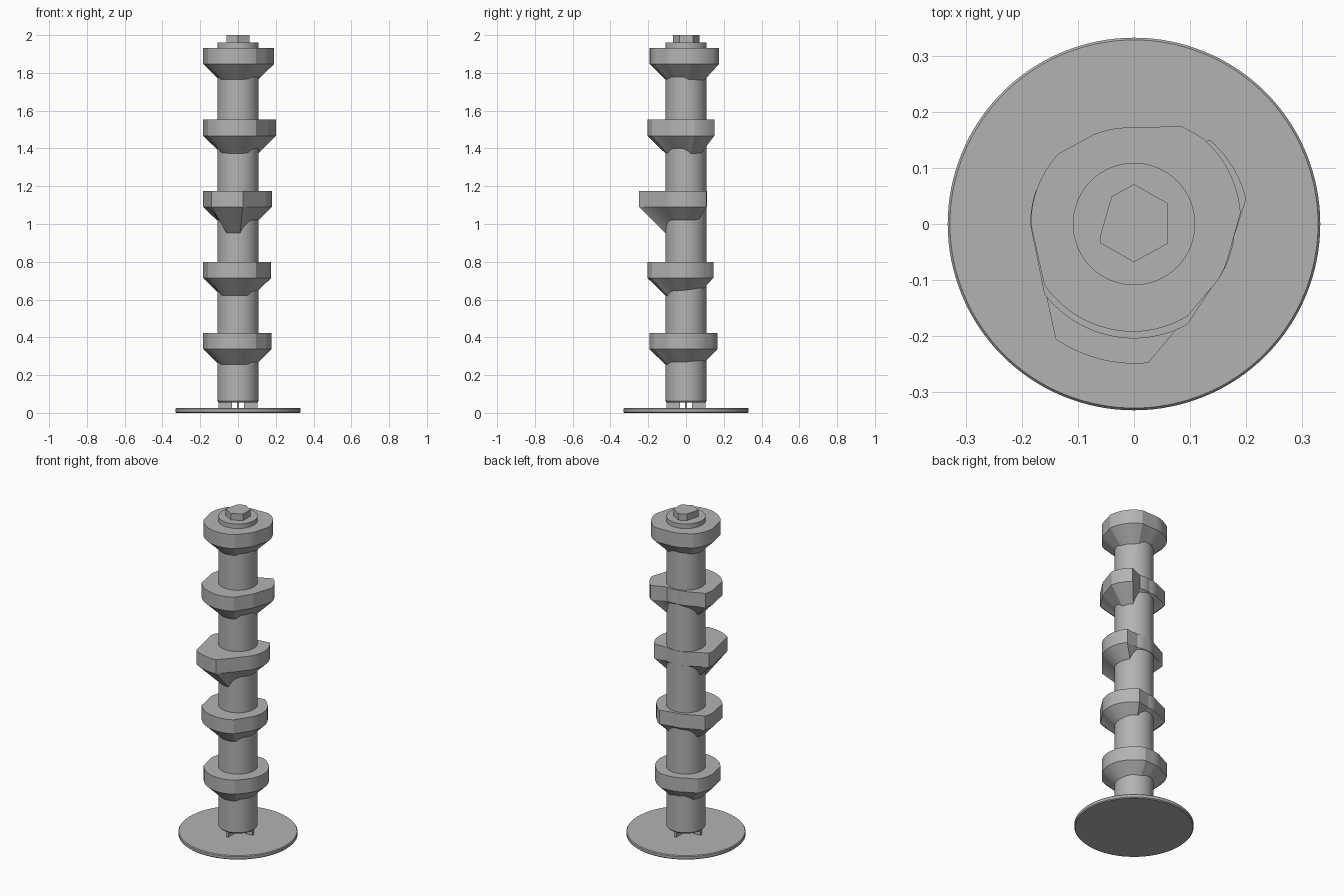
import bpy, bmesh, math
from mathutils import Vector

if "Cube" in bpy.data.objects:
    bpy.data.objects.remove(bpy.data.objects["Cube"])

SHAFT_R = 0.109
CAM_H = 0.086

grey = bpy.data.materials.new("steel grey")
grey.diffuse_color = (0.45, 0.45, 0.45, 1)
grey.use_nodes = True
grey.node_tree.nodes["Principled BSDF"].inputs["Base Color"].default_value = grey.diffuse_color


def finish(name, bm, angle=25):
    bmesh.ops.recalc_face_normals(bm, faces=bm.faces)
    mesh = bpy.data.meshes.new(name)
    bm.to_mesh(mesh)
    bm.free()
    mesh.materials.append(grey)
    ob = bpy.data.objects.new(name, mesh)
    bpy.context.collection.objects.link(ob)
    bpy.ops.object.select_all(action='DESELECT')
    ob.select_set(True)
    bpy.context.view_layer.objects.active = ob
    bpy.ops.object.shade_smooth_by_angle(angle=math.radians(angle))
    return ob


def skin(bm, rings):
    """Bridge rings of equal length, returns the vertex loops."""
    loops = [[bm.verts.new(p) for p in ring] for ring in rings]
    n = len(loops[0])
    for a, b in zip(loops, loops[1:]):
        for i in range(n):
            j = (i + 1) % n
            bm.faces.new((a[i], a[j], b[j], b[i]))
    return loops


def lathe(name, profile, segs=96):
    rings = [[(r * math.cos(t), r * math.sin(t), z)
              for t in (2 * math.pi * i / segs for i in range(segs))]
             for r, z in profile]
    bm = bmesh.new()
    loops = skin(bm, rings)
    bm.faces.new(loops[0])
    bm.faces.new(loops[-1])
    return finish(name, bm)


def outline(points, step=4):
    """Points are (degrees, radius, kind of the run to the next point)."""
    out = []
    for k, (a0, r0, kind) in enumerate(points):
        a1, r1, _ = points[(k + 1) % len(points)]
        if a1 <= a0:
            a1 += 360
        n = max(1, round((a1 - a0) / step))
        for i in range(n):
            a = math.radians(a0 + (a1 - a0) * i / n)
            f = i / n
            if kind == "line":
                # radius of the chord at this angle
                s0, s1 = math.radians(a0), math.radians(a1)
                r = r0 * r1 * math.sin(s1 - s0) / (
                    r0 * math.sin(a - s0) + r1 * math.sin(s1 - a))
            else:
                r = r0 + (r1 - r0) * f
            out.append((a, max(r, SHAFT_R + 0.001)))
    return out


def cam(name, top, points):
    """Upright lobe with a 45 degree taper down to the shaft."""
    prof = outline(points)
    low = top - CAM_H

    def ring(f):
        return [Vector((f(r)[0] * math.cos(a), f(r)[0] * math.sin(a), f(r)[1]))
                for a, r in prof]
    bm = bmesh.new()
    loops = skin(bm, [ring(lambda r: (SHAFT_R - 0.002, low - (r - SHAFT_R))),
                      ring(lambda r: (r, low)),
                      ring(lambda r: (r, top))])
    bm.faces.new(loops[-1])
    return finish(name, bm, 15)


L, A = "line", "arc"
cam("cam_1", 1.932, [
    (6, .191, A), (52, .196, L), (64, .194, L), (90, .172, A), (114, .175, L),
    (137, .184, A), (180, .184, L), (214, .193, A), (270, .192, A),
    (300, .190, L), (326, .180, A), (337, .179, L)])
cam("cam_2", 1.553, [
    (12.7, .205, A), (48, .202, L), (66, .125, A), (100, .114, A), (130, .130, L),
    (161, .185, A), (180, .185, L), (218, .203, A), (270, .204, A),
    (298, .203, L), (333, .179, L)])
cam("cam_3", 1.176, [
    (0, .180, A), (38, .178, L), (59, .118, A), (90, .111, A), (130, .113, L),
    (170, .183, A), (180, .184, L), (235.7, .248, A), (275.8, .249, L),
    (326, .180, A)])
cam("cam_4", 0.800, [
    (0, .175, A), (42, .163, A), (61, .165, L), (90, .125, A), (125, .130, L),
    (160, .184, A), (180, .185, L), (218, .203, A), (270, .204, A),
    (298, .203, L), (333, .179, A)])
cam("cam_5", 0.423, [
    (0, .178, A), (45, .170, A), (72, .174, L), (90, .163, A), (120, .160, L),
    (145, .184, A), (180, .184, L), (213, .191, A), (270, .193, A),
    (300, .190, L), (328, .180, A)])

# Main shaft with a small chamfer at the foot
lathe("shaft", [(0.102, 0.055), (SHAFT_R, 0.063), (SHAFT_R, 1.96)])

# Thin base disc
lathe("base_disc", [(0.327, 0), (0.332, 0.005), (0.332, 0.02), (0.328, 0.025)], 128)

# Hexagonal drive head with one clipped side
bm = bmesh.new()
head = [(0, .071), (.06, .037), (.06, -.035), (0, -.068),
        (-.06, -.034), (-.06, -.02), (-.04, .049)]
loops = skin(bm, [[(x, y, z) for x, y in head] for z in (1.955, 2.0)])
for loop in loops:
    bm.faces.new(loop)
finish("drive_head", bm)

# Four thin support tabs between disc and shaft
bm = bmesh.new()
for k in range(4):
    c, s = math.cos(k * math.pi / 2), math.sin(k * math.pi / 2)
    flat = [(.033, -.006), (.103, -.006), (.103, .006), (.033, .006)]
    tabs = skin(bm, [[(x * c - y * s, x * s + y * c, z) for x, y in flat]
                     for z in (0.022, 0.058)])
    for loop in tabs:
        bm.faces.new(loop)
finish("support_tabs", bm)
